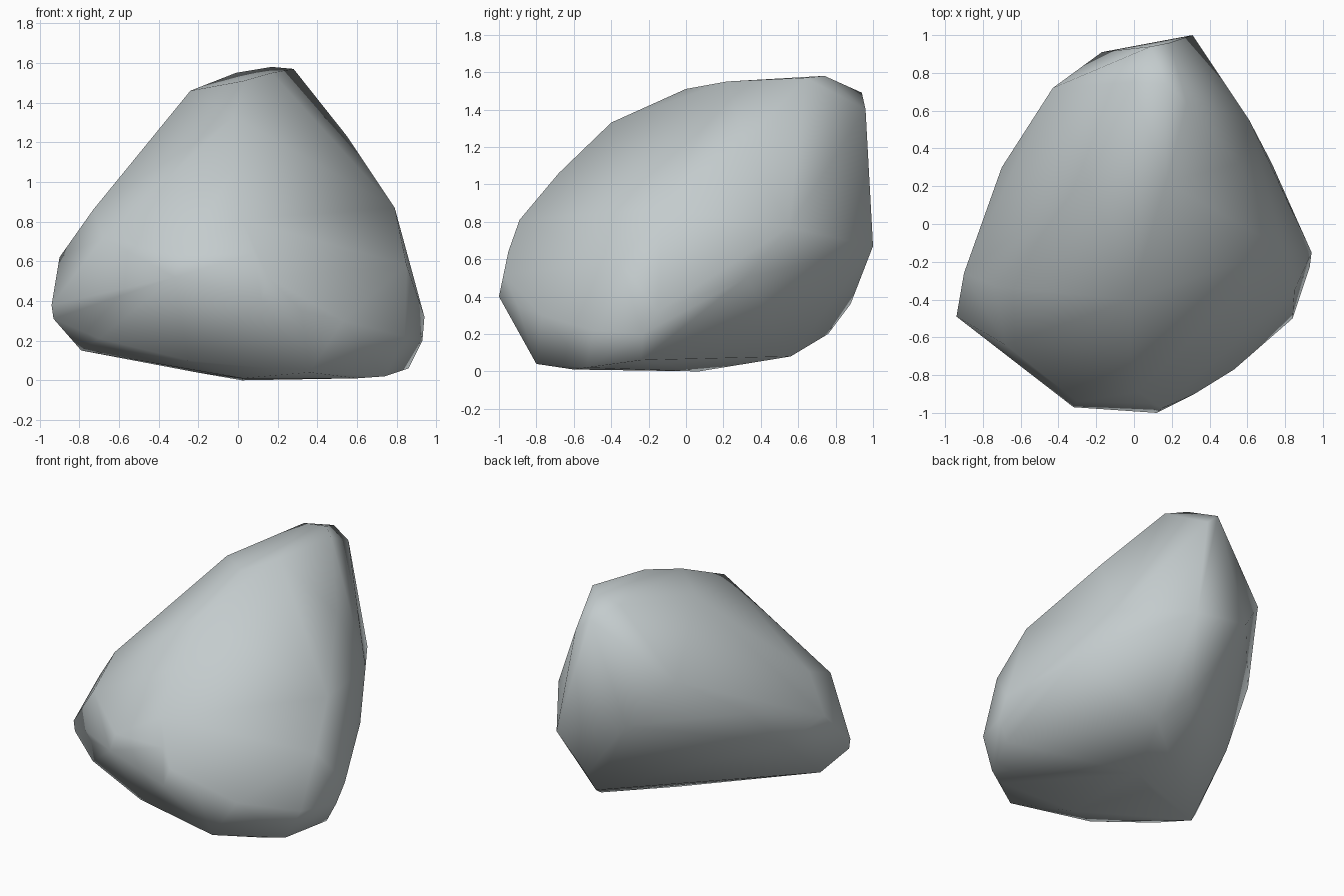
import bpy, bmesh

# Corner points of the boulder, from the ground up
corners = [
    # underside
    (0.02, 0.07, 0.0), (0.02, -0.58, 0.01), (0.60, -0.60, 0.01), (0.36, -0.80, 0.04),
    (0.74, -0.53, 0.02), (0.86, -0.24, 0.06), (0.27, 0.56, 0.08), (-0.79, -0.37, 0.15),
    (-0.21, -0.09, 0.04), (-0.25, -0.73, 0.10), (-0.70, -0.62, 0.21),
    # widest belt
    (0.93, -0.23, 0.20), (0.94, -0.15, 0.32), (0.84, -0.50, 0.22), (0.53, -0.77, 0.30),
    (0.32, -0.90, 0.35), (0.12, -1.0, 0.40), (-0.32, -0.97, 0.52), (0.15, -0.975, 0.52),
    (-0.93, -0.49, 0.31), (-0.94, -0.49, 0.38), (-0.90, -0.26, 0.62), (-0.77, 0.0, 0.49),
    (0.73, 0.32, 0.50), (0.17, 0.76, 0.20), (0.16, 0.88, 0.36), (0.31, 1.0, 0.67),
    # sloping sides
    (-0.68, -0.64, 0.72), (-0.30, -0.94, 0.63), (0.08, -0.95, 0.64),
    (0.02, -0.89, 0.81), (0.61, 0.55, 0.77), (0.79, -0.13, 0.87), (0.85, -0.35, 0.58),
    (-0.73, -0.33, 0.86), (-0.70, 0.30, 0.80), (-0.43, 0.72, 1.11), (-0.17, 0.91, 0.80),
    (-0.02, -0.68, 1.06), (-0.02, -0.40, 1.33), (-0.46, 0.01, 1.17), (0.55, 0.32, 1.23),
    # crown
    (0.03, 0.0, 1.51), (0.17, 0.22, 1.55), (0.28, 0.64, 1.57), (0.17, 0.74, 1.58),
    (-0.01, 0.75, 1.55), (-0.24, 0.22, 1.46), (0.09, 0.94, 1.49), (0.19, 0.96, 1.40),
]

# Stretch a skin over the corners
bm = bmesh.new()
for p in corners:
    bm.verts.new(p)
bmesh.ops.convex_hull(bm, input=bm.verts[:])
bmesh.ops.delete(bm, geom=[v for v in bm.verts if not v.link_faces], context='VERTS')
bmesh.ops.recalc_face_normals(bm, faces=bm.faces[:])
for f in bm.faces:
    f.smooth = True

mesh = bpy.data.meshes.new("boulder")
bm.to_mesh(mesh)
bm.free()

# Plain grey stone
stone = bpy.data.materials.new("grey stone")
stone.diffuse_color = (0.55, 0.60, 0.61, 1.0)
mesh.materials.append(stone)

boulder = bpy.data.objects.new("boulder", mesh)
bpy.context.collection.objects.link(boulder)
